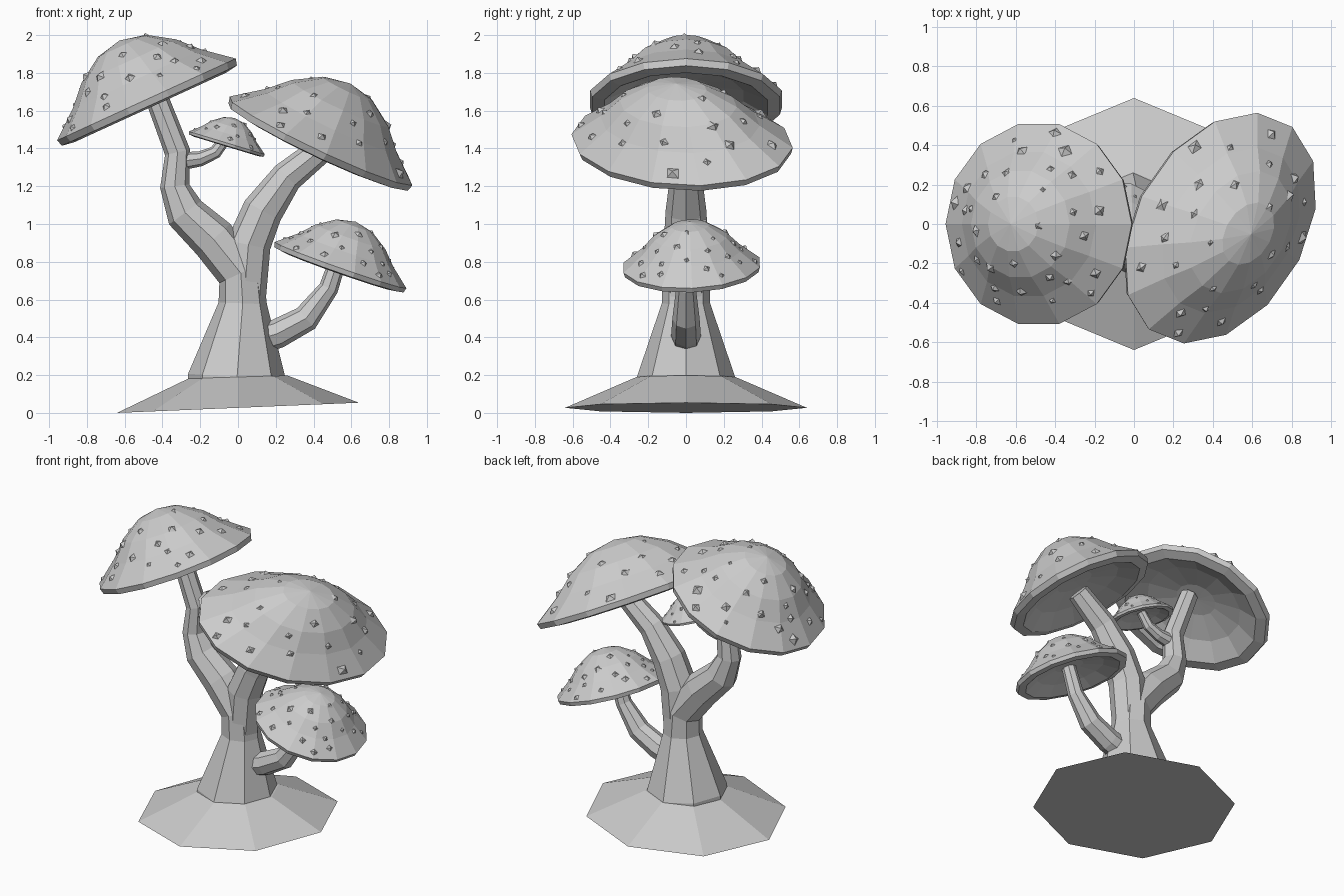
import bpy, bmesh, math, random
from mathutils import Vector, Matrix

random.seed(7)
cube = bpy.data.objects.get("Cube")
if cube:
    bpy.data.objects.remove(cube, do_unlink=True)

grey = bpy.data.materials.new("stone grey")
grey.use_nodes = True
GREY = (0.6, 0.6, 0.6, 1)
grey.diffuse_color = GREY
grey.node_tree.nodes["Principled BSDF"].inputs["Base Color"].default_value = GREY


def finish(bm, name):
    bmesh.ops.recalc_face_normals(bm, faces=bm.faces)
    mesh = bpy.data.meshes.new(name)
    bm.to_mesh(mesh)
    bm.free()
    mesh.materials.append(grey)
    obj = bpy.data.objects.new(name, mesh)
    bpy.context.collection.objects.link(obj)
    return obj


def bridge(bm, a, b):
    n = len(a)
    for i in range(n):
        bm.faces.new((a[i], a[(i + 1) % n], b[(i + 1) % n], b[i]))


def tube(name, path, sides=8):
    """Sweep a polygon along (x, z, radius) stations in the y = 0 plane."""
    bm = bmesh.new()
    pts = [Vector((x, 0, z)) for x, z, r in path]
    rings = []
    for i, p in enumerate(pts):
        t = (pts[min(i + 1, len(pts) - 1)] - pts[max(i - 1, 0)]).normalized()
        across = Vector((t.z, 0, -t.x))
        r = path[i][2]
        rings.append([bm.verts.new(p + across * r * math.cos(a) + Vector((0, r * math.sin(a), 0)))
                      for a in (math.tau * k / sides for k in range(sides))])
    for a, b in zip(rings, rings[1:]):
        bridge(bm, a, b)
    bm.faces.new(rings[0])
    bm.faces.new(rings[-1])
    return finish(bm, name)


# Dome outline, lip and hollow underside, as fractions of the cap radius
DOME = [(0, 0.68), (0.27, 0.62), (0.53, 0.45), (0.72, 0.25), (1, 0.02)]
UNDER = [(0.98, -0.05), (0.85, -0.07), (0.6, 0.06), (0.25, 0.14), (0, 0.15)]


def dome_point(s, angle):
    """Point and outward normal on the dome at outline parameter s."""
    i = min(int(s), len(DOME) - 2)
    (r0, h0), (r1, h1) = DOME[i], DOME[i + 1]
    f = s - i
    r, h = r0 + (r1 - r0) * f, h0 + (h1 - h0) * f
    c, sn = math.cos(angle), math.sin(angle)
    dr, dh = r1 - r0, h1 - h0
    return Vector((r * c, r * sn, h)), Vector((-dh * c, -dh * sn, dr)).normalized()


def cap(name, centre, normal, radius, wart, count, stretch=(1, 1, 1), turn=0, sides=14):
    place = (Matrix.Translation(centre)
             @ Vector((0, 0, 1)).rotation_difference(Vector(normal)).to_matrix().to_4x4()
             @ Matrix.Rotation(math.radians(turn), 4, "Z")
             @ Matrix.Diagonal((*(Vector(stretch) * radius), 1)))
    bm = bmesh.new()
    rings = []
    for r, h in (DOME + UNDER)[1:-1]:
        rings.append([bm.verts.new((r * math.cos(a), r * math.sin(a), h))
                      for a in (math.tau * k / sides for k in range(sides))])
    for a, b in zip(rings, rings[1:]):
        bridge(bm, a, b)
    for ring, tip in ((rings[0], DOME[0]), (rings[-1], UNDER[-1])):
        pole = bm.verts.new((0, 0, tip[1]))
        for k in range(sides):
            bm.faces.new((ring[k], ring[(k + 1) % sides], pole))
    bm.transform(place)
    finish(bm, name)

    # Pyramid warts spread over the dome
    bm = bmesh.new()
    for k in range(count):
        s = 0.6 + 3.2 * math.sqrt((k + 0.5) / count)
        p, n = dome_point(s, k * 2.4 + random.uniform(-0.2, 0.2))
        p = p * math.cos(math.pi / sides) ** 0.5
        facing = Vector((0, 0, 1)).rotation_difference(n).to_matrix().to_4x4()
        size = wart / radius * random.uniform(0.6, 1.2)
        bmesh.ops.create_cone(bm, cap_ends=True, segments=4, radius1=size, radius2=0,
                              depth=size * 0.7,
                              matrix=Matrix.Translation(p + n * size * 0.15) @ facing
                              @ Matrix.Rotation(random.uniform(0, 1.5), 4, "Z"))
    bm.transform(place)
    finish(bm, name + "_warts")


# Sloping octagonal foot
bm = bmesh.new()
foot = []
for r, z, lean in ((0.64, 0.027, 0.042), (0.262, 0.19, 0.03)):
    foot.append([bm.verts.new((r * math.cos(a), r * math.sin(a), z + lean * r * math.cos(a)))
                 for a in (math.tau * k / 8 for k in range(8))])
bridge(bm, *foot)
for ring in foot:
    bm.faces.new(ring)
finish(bm, "foot")

# Trunk and branches
tube("trunk", [(-0.005, 0.12, 0.26), (-0.005, 0.19, 0.26), (0.025, 0.58, 0.128),
               (0.015, 0.74, 0.125), (-0.13, 0.92, 0.12), (-0.28, 1.06, 0.105),
               (-0.335, 1.2, 0.078), (-0.32, 1.38, 0.068), (-0.45, 1.72, 0.06)])
tube("right_branch", [(0.03, 0.58, 0.115), (0.055, 0.89, 0.118), (0.13, 1.07, 0.108),
                      (0.26, 1.25, 0.085), (0.46, 1.41, 0.07)])
tube("low_branch", [(0.08, 0.38, 0.08), (0.21, 0.42, 0.078), (0.36, 0.5, 0.072),
                    (0.48, 0.66, 0.052), (0.54, 0.84, 0.045)])
tube("twig", [(-0.32, 1.33, 0.05), (-0.2, 1.345, 0.04), (-0.12, 1.38, 0.035), (-0.06, 1.46, 0.03)])

# Caps; the wide one is oval
cap("tall_cap", (-0.48, 0, 1.65), (-0.416, 0, 0.909), 0.52, 0.042, 34)
cap("wide_cap", (0.435, -0.02, 1.43), (0.452, -0.09, 0.888), 0.565, 0.045, 26,
    stretch=(1.14, 0.84, 0.92), turn=52)
cap("low_cap", (0.54, 0.03, 0.775), (0.33, -0.04, 0.94), 0.37, 0.03, 34)
cap("small_cap", (-0.06, 0, 1.425), (0.29, 0, 0.957), 0.21, 0.02, 20)
